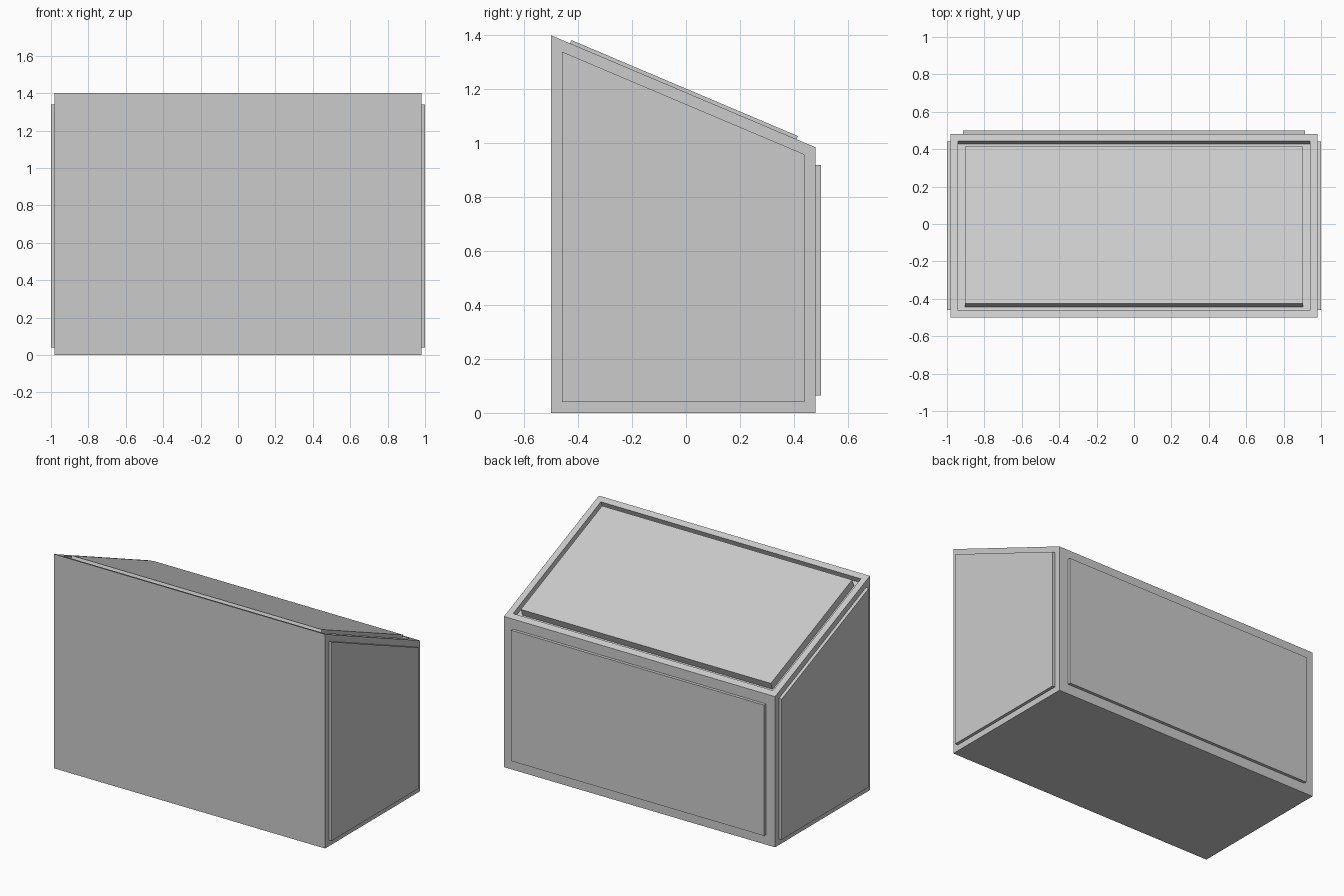
import bpy, bmesh
from mathutils import Vector

if "Cube" in bpy.data.objects:
    bpy.data.objects.remove(bpy.data.objects["Cube"])

bm = bmesh.new()

# Sloped cabinet body: side profile (y, z) extruded across x
profile = [(-0.5, 0.0), (0.48, 0.0), (0.48, 0.985), (-0.5, 1.4)]
base = bm.faces.new([bm.verts.new((-0.98, y, z)) for y, z in profile])
ext = bmesh.ops.extrude_face_region(bm, geom=[base], use_keep_orig=True)
bmesh.ops.translate(bm, vec=(1.96, 0, 0),
                    verts=[g for g in ext["geom"] if isinstance(g, bmesh.types.BMVert)])
bmesh.ops.recalc_face_normals(bm, faces=bm.faces)
bm.normal_update()


def facing(direction):
    """Body face that points most nearly along a direction."""
    d = Vector(direction).normalized()
    return max(bm.faces, key=lambda f: f.normal.dot(d))


def panel(face, border, depth):
    """Inset a border, then push the middle out (or in) along its normal."""
    bmesh.ops.inset_individual(bm, faces=[face], thickness=border, use_even_offset=True)
    normal = face.normal.copy()
    new = bmesh.ops.extrude_discrete_faces(bm, faces=[face])["faces"][0]
    bmesh.ops.translate(bm, vec=normal * depth, verts=new.verts)
    bm.normal_update()
    return new


# Raised panels on both sides and the back
left, right = facing((-1, 0, 0)), facing((1, 0, 0))
back, top = facing((0, 1, 0)), facing((0, 0.39, 0.92))
for side in (left, right):
    panel(side, 0.04, 0.02)
panel(back, 0.065, 0.02)

# Sloped top: sunken channel with a raised panel inside it
floor = panel(top, 0.04, -0.037)
panel(floor, 0.036, 0.05)

mesh = bpy.data.meshes.new("sloped_cabinet")
bm.to_mesh(mesh)
bm.free()
cabinet = bpy.data.objects.new("sloped_cabinet", mesh)
bpy.context.collection.objects.link(cabinet)
